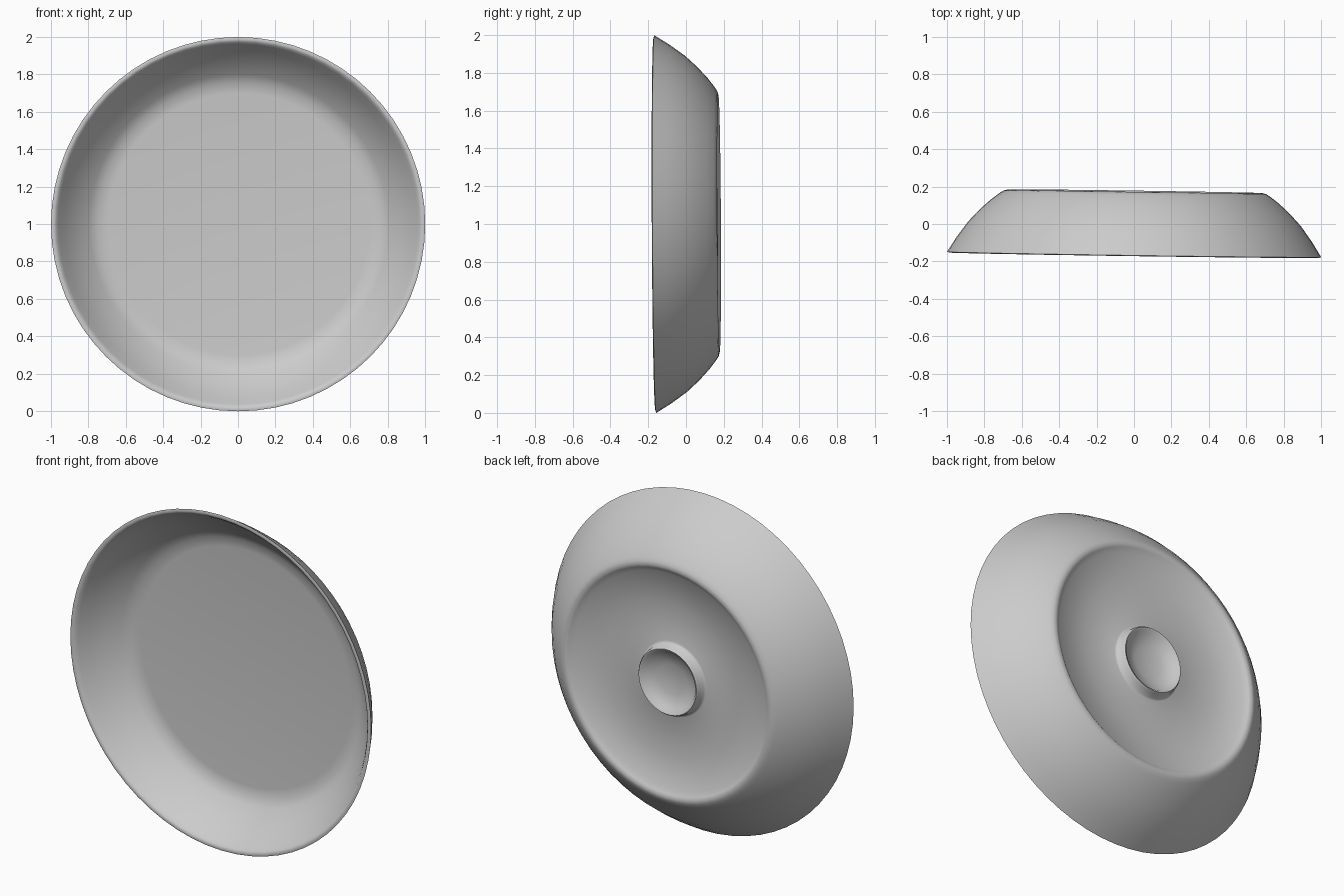
import bpy, bmesh, math
from mathutils import Matrix, Vector

if "Cube" in bpy.data.objects:
    bpy.data.objects.remove(bpy.data.objects["Cube"])

SEGMENTS = 64


def lathe(name, profile):
    """Revolve (radius, y) points about the y axis; zero radius closes the ends."""
    bm = bmesh.new()
    verts = [bm.verts.new((r, y, 0)) for r, y in profile]
    edges = [bm.edges.new(pair) for pair in zip(verts, verts[1:])]
    bmesh.ops.spin(bm, geom=verts + edges, cent=(0, 0, 0), axis=(0, 1, 0),
                   angle=math.tau, steps=SEGMENTS, use_duplicate=False)
    bmesh.ops.remove_doubles(bm, verts=bm.verts, dist=0.0005)
    bmesh.ops.recalc_face_normals(bm, faces=bm.faces)
    # slight lean of the whole dish, then lift onto the ground
    tilt = Matrix.Rotation(-0.0145, 4, 'Z') @ Matrix.Rotation(0.005, 4, 'X')
    bm.transform(Matrix.Translation(Vector((0.003, 0, 1))) @ tilt)
    mesh = bpy.data.meshes.new(name)
    bm.to_mesh(mesh)
    bm.free()
    obj = bpy.data.objects.new(name, mesh)
    bpy.context.collection.objects.link(obj)
    bpy.ops.object.select_all(action='DESELECT')
    obj.select_set(True)
    bpy.context.view_layer.objects.active = obj
    bpy.ops.object.shade_smooth_by_angle(angle=math.radians(60))
    return obj


# inside of the bowl: flat floor, sloping wall, thin rounded rim
inside = [(0, 0.07), (0.70, 0.07), (0.757, 0.064), (0.80, 0.036),
          (0.87, -0.027), (0.93, -0.097), (0.962, -0.145), (0.974, -0.16),
          (0.987, -0.167)]
# outside: rounded wall running back to the foot edge
outside = [(1.0, -0.163), (0.95, -0.083), (0.89, 0.0), (0.83, 0.065),
           (0.77, 0.12), (0.72, 0.158), (0.70, 0.17), (0.68, 0.175)]
# gently dished back, low centre ring and its shallow hollow
back = [(0.662, 0.167), (0.635, 0.147), (0.45, 0.13), (0.22, 0.11),
        (0.207, 0.116), (0.20, 0.155), (0.192, 0.166), (0.182, 0.163),
        (0.165, 0.142), (0.09, 0.12), (0, 0.113)]

lathe("dish", inside + outside + back)
